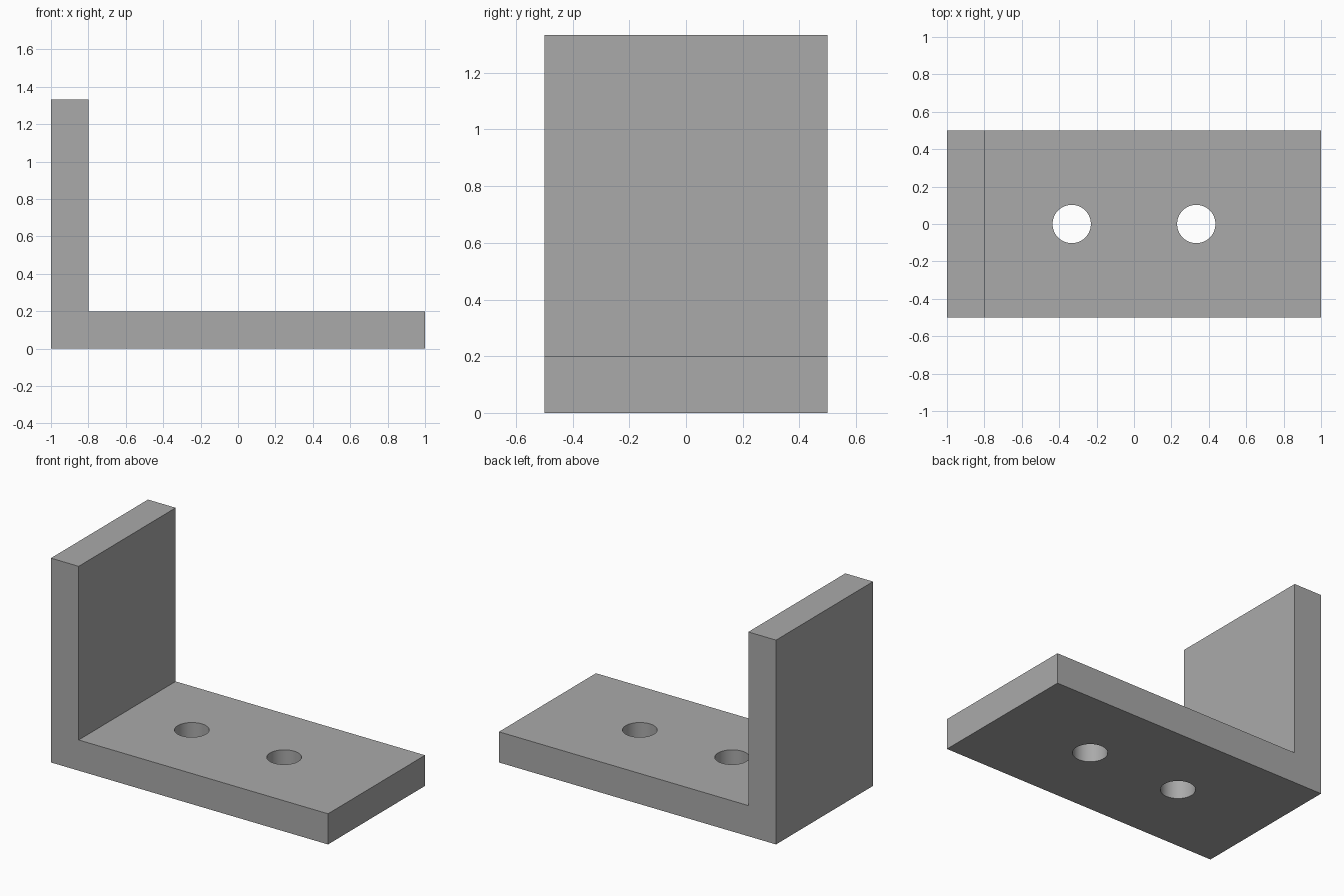
import bpy
import bmesh
from mathutils import Vector

WIDTH, DEPTH, HEIGHT, THICK = 2.0, 1.0, 1.333, 0.2
HOLE_RADIUS, HOLE_X = 0.1025, 0.333

cube = bpy.data.objects.get("Cube")
if cube:
    bpy.data.objects.remove(cube, do_unlink=True)

# Plain grey metal
grey = bpy.data.materials.new("grey_metal")
grey.use_nodes = True
colour = (0.4, 0.4, 0.4, 1)
grey.diffuse_color = colour
grey.node_tree.nodes["Principled BSDF"].inputs["Base Color"].default_value = colour


def link_object(name, bm):
    mesh = bpy.data.meshes.new(name)
    bmesh.ops.recalc_face_normals(bm, faces=bm.faces)
    bm.to_mesh(mesh)
    bm.free()
    mesh.materials.append(grey)
    obj = bpy.data.objects.new(name, mesh)
    bpy.context.collection.objects.link(obj)
    return obj


# L-shaped bracket: profile extruded along the depth
left, right = -WIDTH / 2, WIDTH / 2
profile = [(left, 0), (right, 0), (right, THICK), (left + THICK, THICK),
           (left + THICK, HEIGHT), (left, HEIGHT)]
bm = bmesh.new()
face = bm.faces.new([bm.verts.new((x, -DEPTH / 2, z)) for x, z in profile])
extruded = bmesh.ops.extrude_face_region(bm, geom=[face])
moved = [v for v in extruded["geom"] if isinstance(v, bmesh.types.BMVert)]
bmesh.ops.translate(bm, verts=moved, vec=Vector((0, DEPTH, 0)))
bracket = link_object("angle_bracket", bm)

# Two screw holes through the base plate
for side, x in (("right", -HOLE_X), ("left", HOLE_X)):
    bm = bmesh.new()
    bmesh.ops.create_cone(bm, cap_ends=True, segments=64, radius1=HOLE_RADIUS,
                          radius2=HOLE_RADIUS, depth=THICK * 2)
    bmesh.ops.translate(bm, verts=bm.verts, vec=Vector((x, 0, THICK / 2)))
    cutter = link_object(f"{side}_hole_cutter", bm)
    cutter.hide_render = True
    cutter.hide_set(True)
    cut = bracket.modifiers.new(f"{side}_screw_hole", "BOOLEAN")
    cut.operation = "DIFFERENCE"
    cut.solver = "EXACT"
    cut.object = cutter

# Apply the cuts, remove the cutters, smooth the hole walls
bpy.context.view_layer.update()
evaluated = bracket.evaluated_get(bpy.context.evaluated_depsgraph_get())
cut_mesh = bpy.data.meshes.new_from_object(evaluated)
bracket.modifiers.clear()
bracket.data = cut_mesh
for obj in [o for o in bpy.data.objects if o.name.endswith("_hole_cutter")]:
    bpy.data.objects.remove(obj, do_unlink=True)
bpy.ops.object.select_all(action="DESELECT")
bracket.select_set(True)
bpy.context.view_layer.objects.active = bracket
bpy.ops.object.shade_smooth_by_angle()
